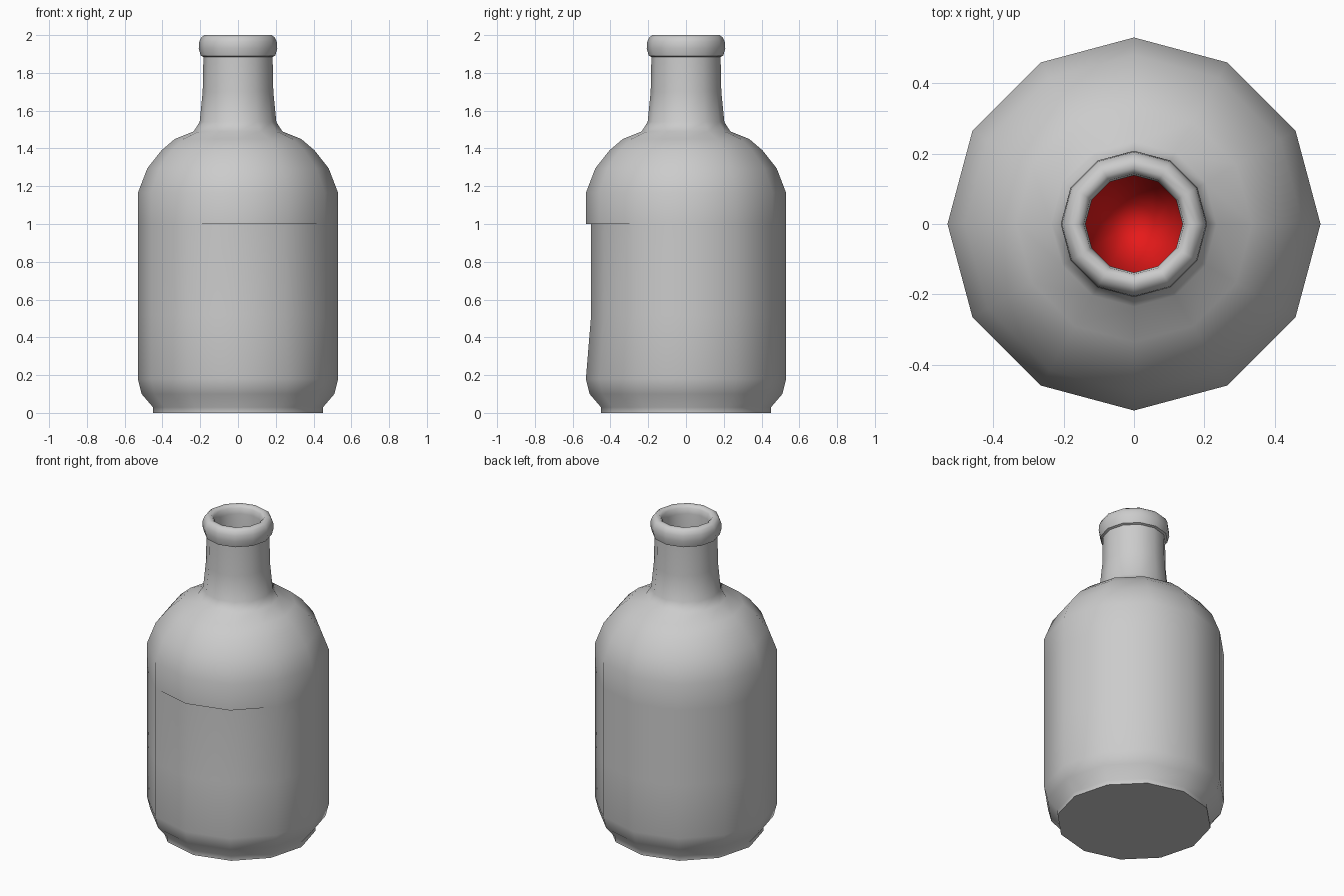
import bpy, bmesh, math

if "Cube" in bpy.data.objects:
    bpy.data.objects.remove(bpy.data.objects["Cube"])

SIDES = 12


def revolve(name, profile, move=None, cap=False, color=None, angle=50):
    """Spin a (radius, z) profile into a 12-sided shell; move can shift single points."""
    bm = bmesh.new()
    rings = []
    for i, (r, z) in enumerate(profile):
        ring = []
        for k in range(SIDES):
            rr = r + (move(i, k) if move else 0)
            t = 2 * math.pi * k / SIDES
            ring.append(bm.verts.new((rr * math.cos(t), rr * math.sin(t), z)))
        rings.append(ring)
    for a, b in zip(rings, rings[1:]):
        for k in range(SIDES):
            n = (k + 1) % SIDES
            bm.faces.new((a[k], a[n], b[n], b[k]))
    if cap:
        bm.faces.new(rings[0][::-1])
    bmesh.ops.remove_doubles(bm, verts=bm.verts[:], dist=0.0005)
    me = bpy.data.meshes.new(name)
    bm.to_mesh(me)
    bm.free()
    ob = bpy.data.objects.new(name, me)
    bpy.context.collection.objects.link(ob)
    if color:
        mat = bpy.data.materials.new(name + "_colour")
        mat.diffuse_color = color
        mat.use_nodes = True
        mat.node_tree.nodes["Principled BSDF"].inputs["Base Color"].default_value = mat.diffuse_color
        me.materials.append(mat)
    bpy.ops.object.select_all(action='DESELECT')
    ob.select_set(True)
    bpy.context.view_layer.objects.active = ob
    bpy.ops.object.shade_smooth_by_angle(angle=math.radians(angle))
    return ob


# Bottle body: foot, straight wall, shoulder and neck
body = [(0.45, 0), (0.45, 0.03), (0.51, 0.10), (0.53, 0.18),
        (0.53, 0.52), (0.53, 1.0), (0.53, 1.0), (0.53, 1.165),
        (0.48, 1.295), (0.405, 1.39), (0.335, 1.45), (0.235, 1.49),
        (0.203, 1.54), (0.187, 1.70), (0.183, 1.89)]


# Shallow recess on the front wall, ending in a ledge at z = 1
def recess(i, k):
    return -0.028 if i in (4, 5) and k in (9, 10) else 0


revolve("bottle_body", body, move=recess, cap=True)

# Rounded lip that turns down into the mouth
lip = [(0.183, 1.885), (0.197, 1.89), (0.208, 1.93), (0.205, 1.965), (0.195, 1.988),
       (0.178, 2.0), (0.158, 2.0), (0.143, 1.985), (0.138, 1.95), (0.138, 1.78)]
revolve("bottle_lip", lip)

# Red hollow at the bottom of the mouth
hollow = [(0.0, 1.56), (0.06, 1.59), (0.11, 1.66), (0.138, 1.78)]
red = revolve("red_hollow", hollow, color=(0.8, 0.01, 0.01, 1), angle=60)
red.data.flip_normals()
